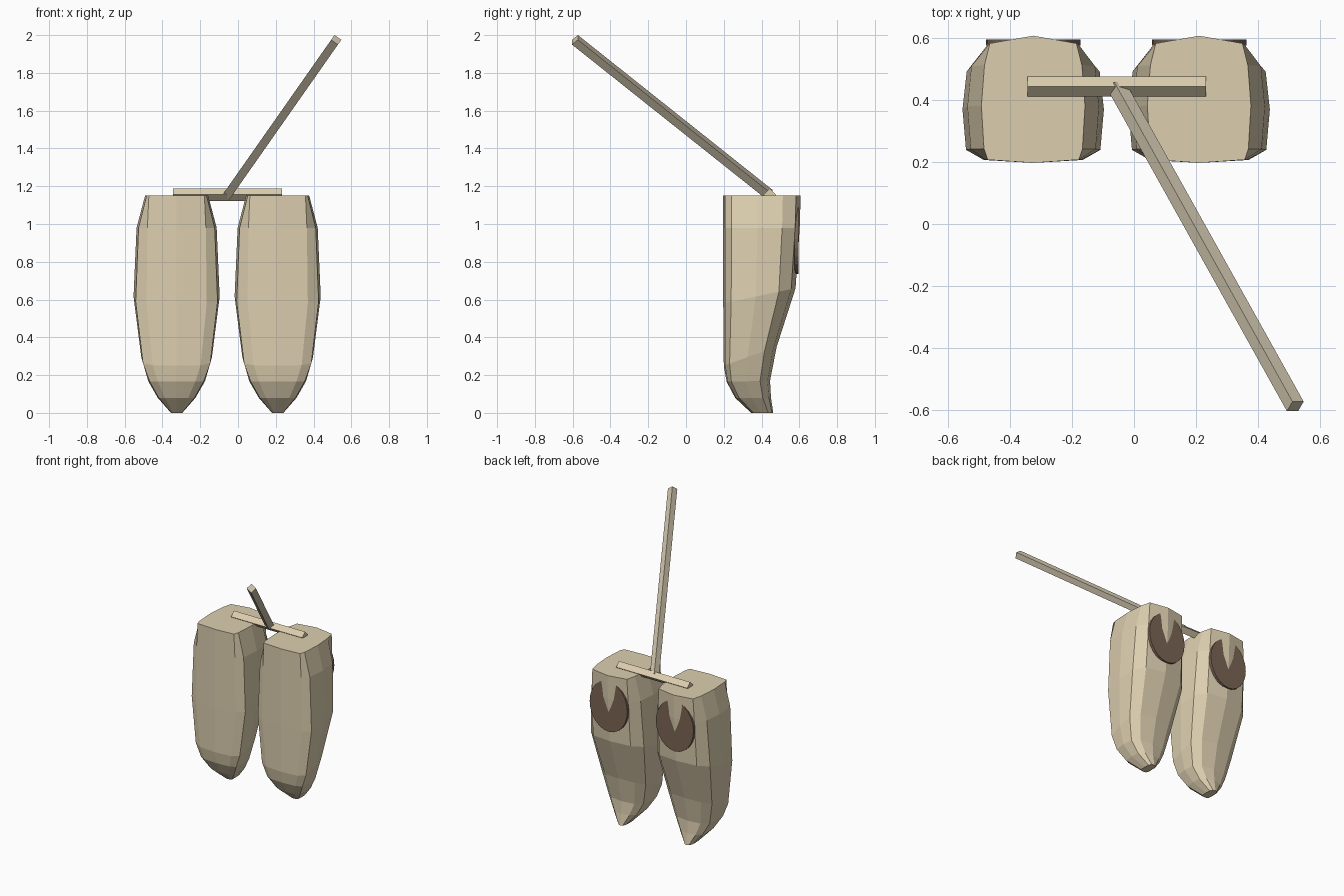
import bpy, bmesh
from mathutils import Vector, Matrix

if "Cube" in bpy.data.objects:
    bpy.data.objects.remove(bpy.data.objects["Cube"])


def material(name, color):
    m = bpy.data.materials.new(name)
    m.diffuse_color = color
    m.use_nodes = True
    m.node_tree.nodes["Principled BSDF"].inputs["Base Color"].default_value = m.diffuse_color
    return m


wood = material("pale_wood", (0.72, 0.62, 0.43, 1))
pole_wood = material("pole_wood", (0.62, 0.55, 0.41, 1))
dark = material("dark_opening", (0.20, 0.13, 0.09, 1))


def finish(name, bm, mat):
    bmesh.ops.recalc_face_normals(bm, faces=bm.faces)
    me = bpy.data.meshes.new(name)
    bm.to_mesh(me)
    bm.free()
    me.materials.append(mat)
    ob = bpy.data.objects.new(name, me)
    bpy.context.collection.objects.link(ob)
    return ob


# Shoe rings: front z, back z, half width, front y, back y, corner ratio
RINGS = [
    (1.15, 1.15, 0.167, 0.197, 0.607, 0.88),
    (0.98, 0.98, 0.212, 0.197, 0.602, 0.73),
    (0.58, 0.66, 0.228, 0.197, 0.580, 0.70),
    (0.25, 0.35, 0.187, 0.200, 0.480, 0.68),
    (0.165, 0.17, 0.150, 0.215, 0.445, 0.66),
    (0.08, 0.08, 0.100, 0.260, 0.450, 0.62),
    (0.00, 0.00, 0.030, 0.345, 0.462, 0.60),
]


def ring_points(zf, zb, w, yf, yb, k):
    half = [(0, 0), (k * w, 0.025), (0.95 * w, 0.11), (w, 0.45),
            (0.94 * w, 0.77), (k * w * 0.95, 0.94), (0, 1)]
    loop = half + [(-x, t) for x, t in half[-2:0:-1]]
    return [(x, yf + t * (yb - yf), zf + t * (zb - zf)) for x, t in loop]


def shoe(name, cx):
    bm = bmesh.new()
    loops = [[bm.verts.new((x + cx, y, z)) for x, y, z in ring_points(*r)] for r in RINGS]
    n = len(loops[0])
    for a, b in zip(loops, loops[1:]):
        for i in range(n):
            j = (i + 1) % n
            bm.faces.new((a[i], a[j], b[j], b[i]))
    bm.faces.new(loops[0])
    bm.faces.new(loops[-1])
    finish(name, bm, wood)


# Thin oval patch on the back of the shoe, marking the foot opening
def opening(name, cx):
    bm = bmesh.new()
    bmesh.ops.create_cone(bm, cap_ends=True, segments=24, radius1=1, radius2=1, depth=1,
                          matrix=Matrix.Translation((cx, 0.585, 0.92))
                          @ Matrix.Diagonal((0.152, 0.02, 0.185, 1))
                          @ Matrix.Rotation(1.5707963, 4, 'X'))
    finish(name, bm, dark)


# Square bar between two points, one side kept perpendicular to the guide axis
def square_bar(name, p, q, guide, size, mat, roll=0.0):
    p, q = Vector(p), Vector(q)
    d = (q - p).normalized()
    x = d.cross(Vector(guide)).normalized()
    y = d.cross(x)
    rot = Matrix((x, y, d)).transposed().to_4x4()
    bm = bmesh.new()
    bmesh.ops.create_cube(bm, size=1, matrix=Matrix.Translation((p + q) / 2) @ rot
                          @ Matrix.Rotation(roll, 4, 'Z')
                          @ Matrix.Diagonal((size, size, (q - p).length, 1)))
    finish(name, bm, mat)


for side, cx in (("left", -0.325), ("right", 0.21)):
    shoe(side + "_shoe", cx)
    opening(side + "_opening", cx)

# Cross bar joining the shoes and the leaning pole
square_bar("cross_bar", (-0.343, 0.443, 1.155), (0.232, 0.443, 1.155), (0, 1, 0), 0.046, wood, 0.785)
square_bar("pole", (-0.055, 0.443, 1.155), (0.52, -0.588, 1.975), (0, 1, 0), 0.044, pole_wood)
